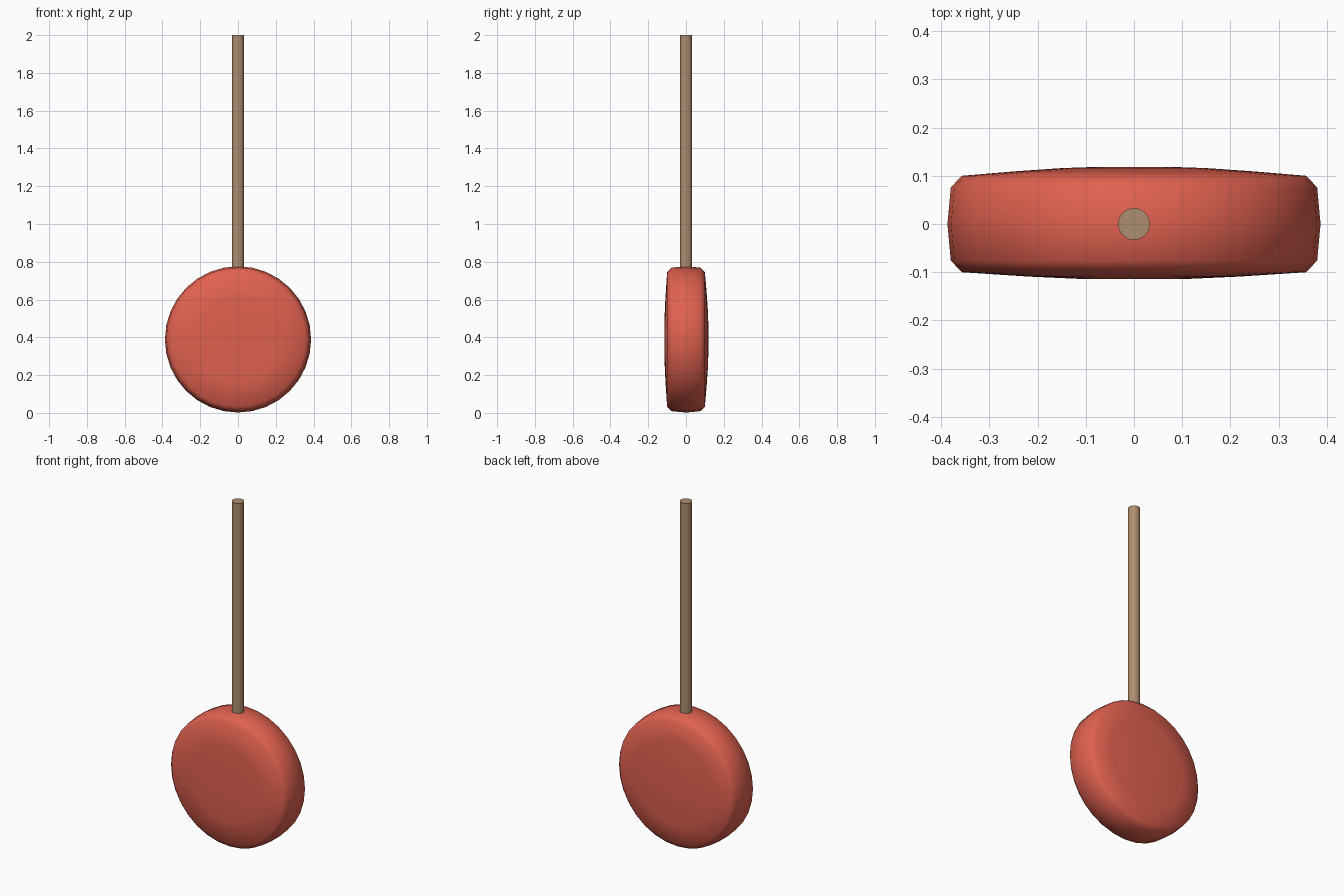
import bpy, bmesh, math

if "Cube" in bpy.data.objects:
    bpy.data.objects.remove(bpy.data.objects["Cube"])

CENTRE_Z, STICK_R = 0.389, 0.033


def finish(obj, name, colour, angle):
    obj.name = name
    mat = bpy.data.materials.new(name + "_colour")
    mat.diffuse_color = colour
    mat.use_nodes = True
    mat.node_tree.nodes["Principled BSDF"].inputs["Base Color"].default_value = mat.diffuse_color
    obj.data.materials.append(mat)
    bpy.ops.object.select_all(action='DESELECT')
    obj.select_set(True)
    bpy.context.view_layer.objects.active = obj
    bpy.ops.object.shade_smooth_by_angle(angle=math.radians(angle))


# Candy disc: (radius, y) profile from front face to back face, spun about y
profile = [(0, -0.114), (0.11, -0.114), (0.22, -0.109), (0.357, -0.1),
           (0.38, -0.076), (0.387, 0), (0.38, 0.076), (0.357, 0.1),
           (0.25, 0.109), (0.15, 0.116), (0.09, 0.118), (0, 0.118)]
bm = bmesh.new()
verts = [bm.verts.new((r, y, 0)) for r, y in profile]
edges = [bm.edges.new(pair) for pair in zip(verts, verts[1:])]
bmesh.ops.spin(bm, geom=verts + edges, cent=(0, 0, 0), axis=(0, 1, 0),
               angle=math.tau, steps=32, use_duplicate=False)
bmesh.ops.remove_doubles(bm, verts=bm.verts, dist=1e-4)
bmesh.ops.recalc_face_normals(bm, faces=bm.faces)
mesh = bpy.data.meshes.new("candy_disc")
bm.to_mesh(mesh)
bm.free()
candy = bpy.data.objects.new("candy_disc", mesh)
candy.location.z = CENTRE_Z
bpy.context.collection.objects.link(candy)
finish(candy, "candy_disc", (0.75, 0.12, 0.08, 1), 60)

# Stick, set slightly into the top of the disc
bottom, top = 0.74, 2.0
bpy.ops.mesh.primitive_cylinder_add(vertices=24, radius=STICK_R, depth=top - bottom,
                                    location=(0, 0, (top + bottom) / 2))
finish(bpy.context.object, "stick", (0.42, 0.27, 0.16, 1), 40)
